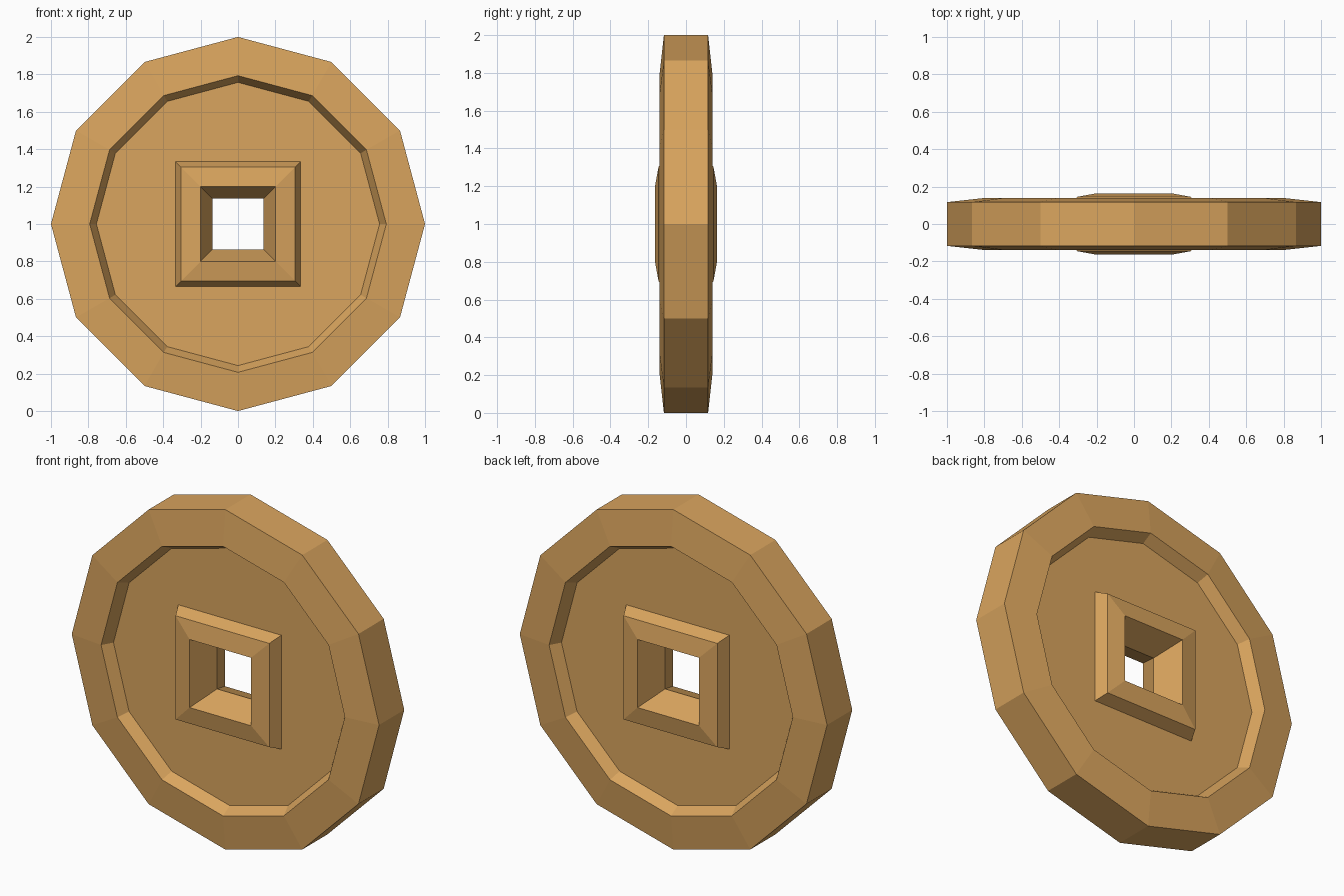
import bpy, bmesh, math

if "Cube" in bpy.data.objects:
    bpy.data.objects.remove(bpy.data.objects["Cube"])

bronze = bpy.data.materials.new("warm bronze")
bronze.diffuse_color = (0.70, 0.375, 0.112, 1)
bronze.use_nodes = True
bronze.node_tree.nodes["Principled BSDF"].inputs["Base Color"].default_value = bronze.diffuse_color

bm = bmesh.new()


def ring(sides, radius, y, start=0.0):
    """Regular polygon of vertices in the x-z plane, counter-clockwise from the front."""
    angles = [start + 2 * math.pi * i / sides for i in range(sides)]
    return [bm.verts.new((radius * math.cos(a), y, 1 + radius * math.sin(a))) for a in angles]


def square(half, y):
    return ring(4, half * math.sqrt(2), y, math.pi / 4)


def bridge(rings):
    for a, b in zip(rings, rings[1:]):
        n = len(a)
        for i in range(n):
            j = (i + 1) % n
            bm.faces.new((a[i], a[j], b[j], b[i]))


# Front half of the twelve-sided rim: edge, sloped face, step down to the recess
FLOOR = -0.076
rim = [ring(12, r, y) for r, y in ((1, 0), (1, -0.117), (0.793, -0.14), (0.757, FLOOR))]
bridge(rim)

# Raised square collar and the tapered hole, narrowest in the middle
collar = [square(h, y) for h, y in ((0.335, FLOOR), (0.305, -0.145), (0.2, -0.164), (0.136, 0))]
bridge(collar)

# Recessed floor between rim and collar
v, c = rim[-1], collar[0]
for k in range(4):
    p, q = c[k], c[(k + 1) % 4]
    a, b, d, e = (v[(3 * k + i) % 12] for i in (1, 2, 3, 4))
    for tri in ((p, a, b), (p, b, d), (p, d, q), (q, d, e)):
        bm.faces.new(tri)

mesh = bpy.data.meshes.new("coin")
bm.to_mesh(mesh)
bm.free()
mesh.materials.append(bronze)
coin = bpy.data.objects.new("coin", mesh)
bpy.context.collection.objects.link(coin)

# Back half mirrors the front
mirror = coin.modifiers.new("mirror", 'MIRROR')
mirror.use_axis = (False, True, False)
mirror.use_clip = True
